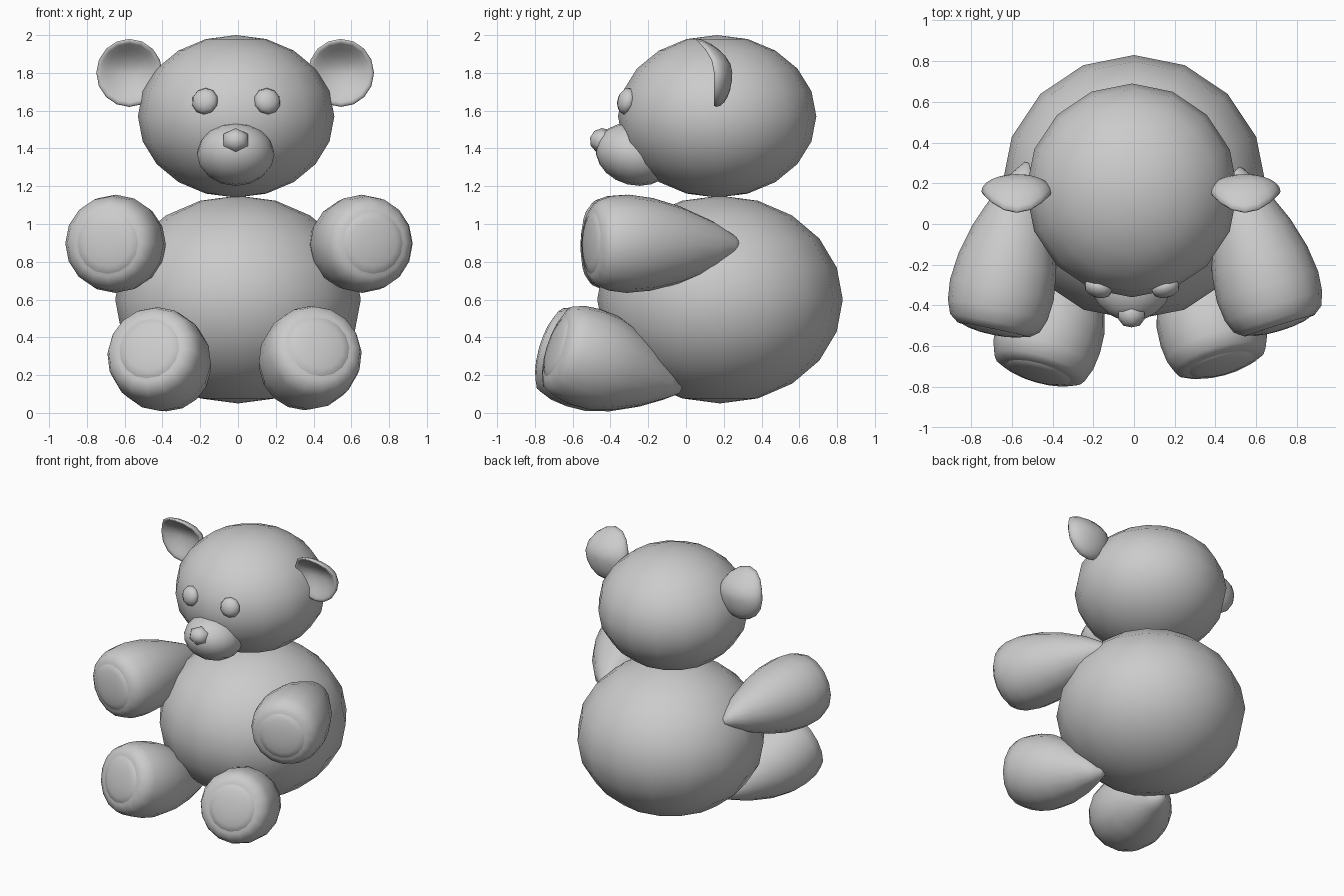
import bpy
import bmesh
from math import sqrt, sin, cos, tau
from mathutils import Vector, Matrix

old = bpy.data.objects.get("Cube")
if old:
    bpy.data.objects.remove(old, do_unlink=True)

GREY = (0.6, 0.6, 0.6, 1.0)
plush = bpy.data.materials.new("plush grey")
plush.use_nodes = True
plush.diffuse_color = GREY
plush.node_tree.nodes["Principled BSDF"].inputs["Base Color"].default_value = GREY


def finish(name, bm):
    bmesh.ops.recalc_face_normals(bm, faces=bm.faces[:])
    for face in bm.faces:
        face.smooth = True
    mesh = bpy.data.meshes.new(name)
    bm.to_mesh(mesh)
    bm.free()
    mesh.materials.append(plush)
    obj = bpy.data.objects.new(name, mesh)
    bpy.context.collection.objects.link(obj)
    return obj


def aim(direction):
    """Rotation that turns +z towards a direction."""
    return Vector(direction).to_track_quat('Z', 'Y').to_matrix().to_4x4()


def ball(name, centre, radii, direction=(0, 0, 1), segments=16, rings=10):
    bm = bmesh.new()
    bmesh.ops.create_uvsphere(bm, u_segments=segments, v_segments=rings, radius=1)
    bm.transform(Matrix.Translation(centre) @ aim(direction) @ Matrix.Diagonal((*radii, 1)))
    return finish(name, bm)


def limb(name, tip, end, profile, segments=16):
    """Teardrop turned around the line from the tip to the paw."""
    tip, end = Vector(tip), Vector(end)
    axis = end - tip
    place = Matrix.Translation(tip) @ aim(axis)
    bm = bmesh.new()
    rings = []
    for t, r in profile:
        rings.append([bm.verts.new(place @ Vector((r * cos(tau * i / segments),
                      r * sin(tau * i / segments), t * axis.length)))
                      for i in range(segments)])
    for a, b in zip(rings, rings[1:]):
        for i in range(segments):
            j = (i + 1) % segments
            bm.faces.new((a[i], a[j], b[j], b[i]))
    bm.faces.new(rings[0])
    bm.faces.new(rings[-1])
    finish(name, bm)
    # Padded sole on the paw
    ball(name + "_pad", end - axis.normalized() * 0.015, (0.177, 0.177, 0.04), axis, 16, 8)


def ear(name, x):
    """Flattened ball, hollowed in front, its top curled forward."""
    bm = bmesh.new()
    bmesh.ops.create_uvsphere(bm, u_segments=16, v_segments=12, radius=1)
    for v in bm.verts:
        u, w, front = v.co.x, v.co.y, v.co.z > 0
        inside = max(0.0, 1 - u * u - w * w)
        y = 0.16 - 0.1 * max(0.0, w) ** 2
        if front:
            y += 0.1 * inside - 0.07 * sqrt(inside)
        else:
            y += 0.085 * sqrt(inside)
        v.co = (x + 0.175 * u, y, 1.8 + 0.18 * w)
    finish(name, bm)


# Body and head
ball("body", (0, 0.18, 0.6), (0.65, 0.65, 0.55))
ball("head", (-0.01, 0.165, 1.57), (0.52, 0.525, 0.43))

# Face
ball("muzzle", (-0.012, -0.27, 1.37), (0.205, 0.165, 0.21), (0, -1, 0.25), 16, 10)
ball("nose", (-0.012, -0.44, 1.44), (0.078, 0.068, 0.07), (0, -1, 0.25), 6, 5)
for side, x in (("left", 0.155), ("right", -0.175)):
    ball(side + "_eye", (x, -0.315, 1.65), (0.072, 0.072, 0.046),
         (x * 1.6, -1, 0.25), 10, 6)

# Ears
ear("left_ear", 0.545)
ear("right_ear", -0.575)

# Arms
arm = ((0, 0.02), (0.07, 0.065), (0.2, 0.13), (0.42, 0.205), (0.6, 0.245),
       (0.76, 0.26), (0.88, 0.25), (0.96, 0.225), (1, 0.18))
limb("left_arm", (0.47, 0.3, 0.88), (0.715, -0.5, 0.9), arm)
limb("right_arm", (-0.52, 0.3, 0.88), (-0.69, -0.52, 0.9), arm)

# Legs
leg = ((0, 0.03), (0.1, 0.085), (0.25, 0.155), (0.45, 0.225), (0.62, 0.26),
       (0.76, 0.265), (0.88, 0.255), (0.97, 0.23), (1, 0.18))
limb("left_leg", (0.25, -0.03, 0.13), (0.43, -0.69, 0.35), leg)
limb("right_leg", (-0.27, -0.03, 0.13), (-0.47, -0.73, 0.34), leg)
